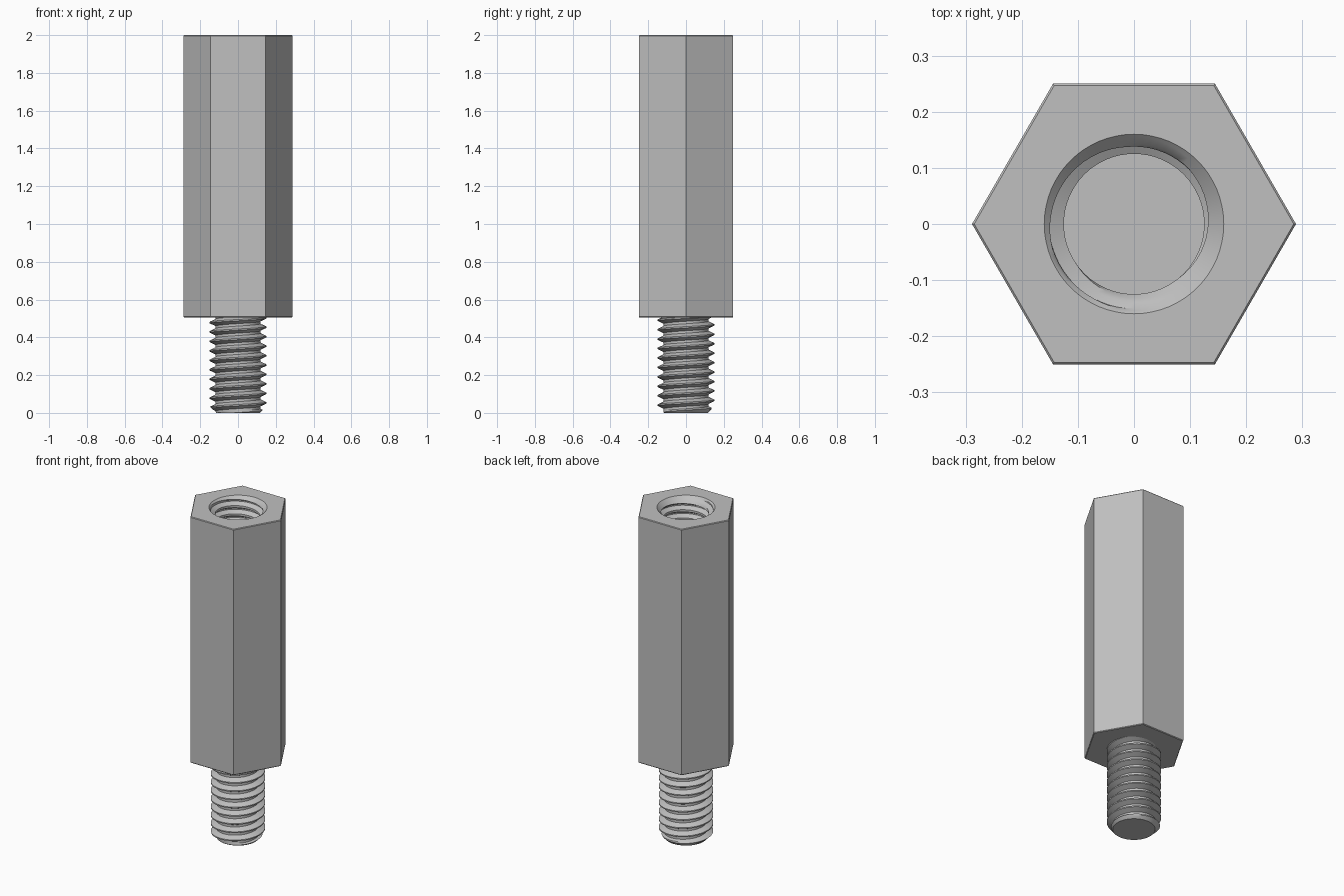
import bpy, bmesh
from math import pi, cos, sin, floor, ceil, radians

cube = bpy.data.objects.get("Cube")
if cube:
    bpy.data.objects.remove(cube, do_unlink=True)

SEGMENTS = 64
PITCH = 0.05
TOP, SHOULDER = 2.0, 0.505
FLOOR = 1.1
MOUTH = 0.16

steel = bpy.data.materials.new("light grey steel")
steel.use_nodes = True
colour = (0.53, 0.53, 0.53, 1)
steel.diffuse_color = colour
steel.node_tree.nodes["Principled BSDF"].inputs["Base Color"].default_value = colour


def ring_point(i, count, r, z):
    a = 2 * pi * i / count
    return (r * cos(a), r * sin(a), z)


def finish(bm, name, smooth):
    mesh = bpy.data.meshes.new(name)
    bm.to_mesh(mesh)
    bm.free()
    mesh.materials.append(steel)
    obj = bpy.data.objects.new(name, mesh)
    bpy.context.collection.objects.link(obj)
    if smooth:
        bpy.ops.object.select_all(action='DESELECT')
        obj.select_set(True)
        bpy.context.view_layer.objects.active = obj
        bpy.ops.object.shade_smooth_by_angle(angle=radians(30))
    return obj


def ridge(phase):
    """Trapezoid thread section: 1 on the crest, 0 in the root."""
    if phase < 0.14:
        return 1.0
    if phase < 0.44:
        return (0.44 - phase) / 0.3
    return max(0.0, (phase - 0.7) / 0.3)


def thread(name, z0, z1, radius, inward=False, caps=()):
    """Helical surface trimmed flat at z0 and z1; radius(h, z) shapes it."""
    bm = bmesh.new()
    verts = {}

    def vert(i, z):
        z = min(max(z, z0), z1)
        i %= SEGMENTS
        key = (i, round(z, 6))
        if key not in verts:
            h = ridge((z / PITCH - i / SEGMENTS) % 1.0)
            verts[key] = bm.verts.new(ring_point(i, SEGMENTS, radius(h, z), z))
        return verts[key]

    turns = range(floor(z0 / PITCH) - 2, ceil(z1 / PITCH) + 2)
    rows = [PITCH * (t + o) for t in turns for o in (0, 0.14, 0.29, 0.44, 0.7, 0.85)]
    for low, high in zip(rows, rows[1:]):
        for i in range(SEGMENTS):
            a, b = PITCH * i / SEGMENTS, PITCH * (i + 1) / SEGMENTS
            quad = [vert(i, low + a), vert(i + 1, low + b),
                    vert(i + 1, high + b), vert(i, high + a)]
            corners = list(dict.fromkeys(quad))
            if len(corners) > 2:
                bm.faces.new(corners[::-1] if inward else corners)
    # Flat end discs
    for z, up in caps:
        loop = [vert(i, z) for i in range(SEGMENTS)]
        bm.faces.new(loop if up else loop[::-1])
    return finish(bm, name, True)


# Hexagonal body with fine edge chamfers and an open mouth on top
bm = bmesh.new()
C = 0.004
R = 0.5 / 3 ** 0.5
levels = [(R - C, SHOULDER), (R, SHOULDER + C), (R, TOP - C), (R - C, TOP)]
rings = [[bm.verts.new(ring_point(i, 6, r, z)) for i in range(6)] for r, z in levels]
for lower, upper in zip(rings, rings[1:]):
    for i in range(6):
        j = (i + 1) % 6
        bm.faces.new((lower[i], lower[j], upper[j], upper[i]))
bm.faces.new(rings[0][::-1])
mouth = [bm.verts.new(ring_point(i, SEGMENTS, MOUTH, TOP)) for i in range(SEGMENTS)]
edges = [bm.edges.new((mouth[i - 1], mouth[i])) for i in range(SEGMENTS)]
edges += [bm.edges.get((rings[-1][i - 1], rings[-1][i])) for i in range(6)]
bmesh.ops.triangle_fill(bm, edges=edges, use_beauty=True, normal=(0, 0, 1))
for face in bm.faces:
    if face.calc_center_median().z > TOP - C / 4:
        face.normal_update()
        if face.normal.z < 0:
            face.normal_flip()
finish(bm, "hex_body", False)

# Threaded stud with a chamfered tip
thread("threaded_stud", 0.0, SHOULDER + 0.005,
       lambda h, z: min(0.119 + 0.031 * h, 0.117 + z),
       caps=[(0.0, False)])

# Threaded bore with a countersunk mouth and flat floor
thread("threaded_bore", FLOOR, TOP,
       lambda h, z: max(0.125 + 0.026 * h, MOUTH - (TOP - z)),
       inward=True, caps=[(FLOOR, True)])
